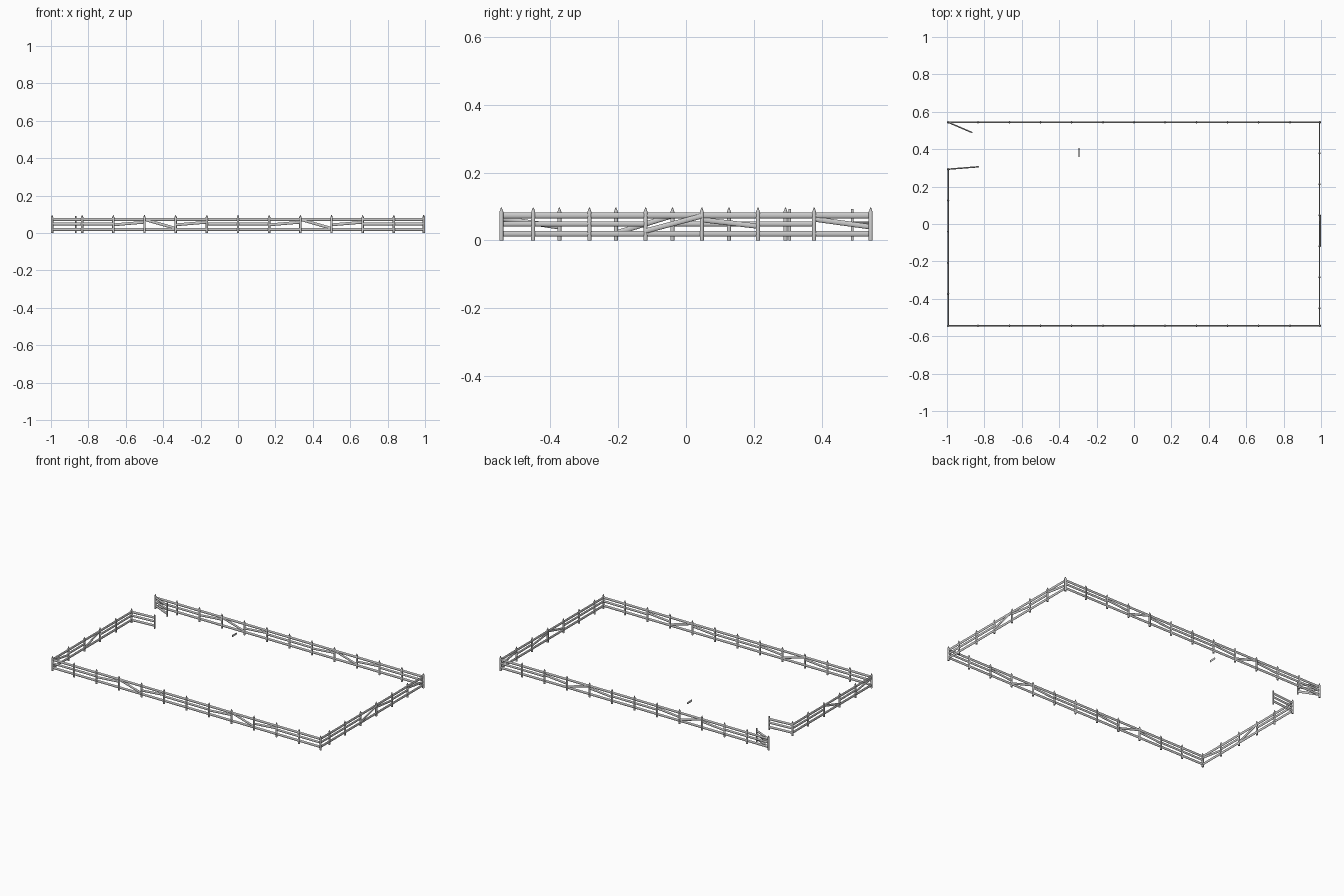
import bpy, bmesh, math
from mathutils import Vector, Matrix

if "Cube" in bpy.data.objects:
    bpy.data.objects.remove(bpy.data.objects["Cube"])


def finish(name, bm):
    bmesh.ops.recalc_face_normals(bm, faces=bm.faces)
    me = bpy.data.meshes.new(name)
    bm.to_mesh(me)
    bm.free()
    ob = bpy.data.objects.new(name, me)
    bpy.context.collection.objects.link(ob)
    me.shade_smooth()
    me.set_sharp_from_angle(angle=math.radians(50))
    return ob


# round post with a pointed (or flat) top
def add_post(bm, x, y, pointed=True, r=0.0062):
    top = 0.084 if pointed else 0.092
    rings = [(0, r), (top, r)] + ([(0.097, r * 0.2)] if pointed else [])
    prev = None
    n = 10
    for z, rad in rings:
        ring = [bm.verts.new((x + rad * math.cos(2 * math.pi * i / n),
                              y + rad * math.sin(2 * math.pi * i / n), z)) for i in range(n)]
        if prev:
            for i in range(n):
                bm.faces.new((prev[i], prev[(i + 1) % n], ring[(i + 1) % n], ring[i]))
        else:
            bm.faces.new(ring)
        prev = ring
    bm.faces.new(prev)


# flattened log rail between two points
def add_rail(bm, a, b, thick=0.0075, tall=0.0165):
    a, b = Vector(a), Vector(b)
    d = (b - a).normalized()
    side = d.cross(Vector((0, 0, 1))).normalized()
    up = side.cross(d)
    m = Matrix((side, up, d)).transposed().to_4x4()
    m.translation = (a + b) / 2
    m = m @ Matrix.Diagonal((thick / 2, tall / 2, 1, 1))
    bmesh.ops.create_cone(bm, cap_ends=True, segments=12, radius1=1, radius2=1,
                          depth=(b - a).length, matrix=m)


# run of panels; tilts maps a panel index to the end heights of its middle rail
def fence(name, pts, tilts, pointed=True, first_post=True, offset=(0, 0)):
    posts, rails = bmesh.new(), bmesh.new()
    for i, (x, y) in enumerate(pts):
        if i or first_post:
            add_post(posts, x, y, pointed, 0.0062 if pointed else 0.004)
    for i, (p, q) in enumerate(zip(pts, pts[1:])):
        for z in (0.02, 0.0735):
            add_rail(rails, (*p, z), (*q, z))
        z0, z1 = tilts.get(i, (0.049, 0.049))
        o = offset if abs(z1 - z0) > 0.03 else (0, 0)
        add_rail(rails, (p[0] + o[0], p[1] + o[1], z0), (q[0] + o[0], q[1] + o[1], z1), tall=0.015)
    finish(name + "_posts", posts)
    finish(name + "_rails", rails)


UP, DROP = (0.044, 0.058), (0.073, 0.025)
X, Y = 0.9938, 0.544
xs = [-X] + [-1 + k / 6 for k in range(1, 12)] + [X]
long_tilts = {2: UP, 3: DROP, 4: UP, 7: UP, 8: DROP, 9: UP}

# long sides
fence("front_fence", [(x, -Y) for x in xs], long_tilts)
fence("back_fence", [(x, Y) for x in xs], long_tilts)

# right side, with a short first panel
ys = [-Y] + [-0.45 + 0.1655 * k for k in range(6)] + [Y]
fence("right_fence", [(X - 0.002, y) for y in ys],
      {3: (0.028, 0.072), 4: (0.061, 0.042), 6: (0.063, 0.04)},
      first_post=False, offset=(0.004, 0))

# left side, stopping at the gateway
ys = [-Y] + [-0.373 + 0.1665 * k for k in range(5)]
fence("left_fence", [(-X, y) for y in ys],
      {0: (0.065, 0.04), 2: (0.022, 0.073)}, first_post=False)

# open gate leaves
fence("gate_leaf_back", [(-X, Y), (-0.868, 0.49)], {}, False, False)
fence("gate_leaf_front", [(-X, 0.293), (-0.832, 0.306)], {}, False, False)

# loose bar
bm = bmesh.new()
add_rail(bm, (-0.294, 0.358, 0.073), (-0.294, 0.405, 0.073), 0.003, 0.015)
finish("loose_bar", bm)
